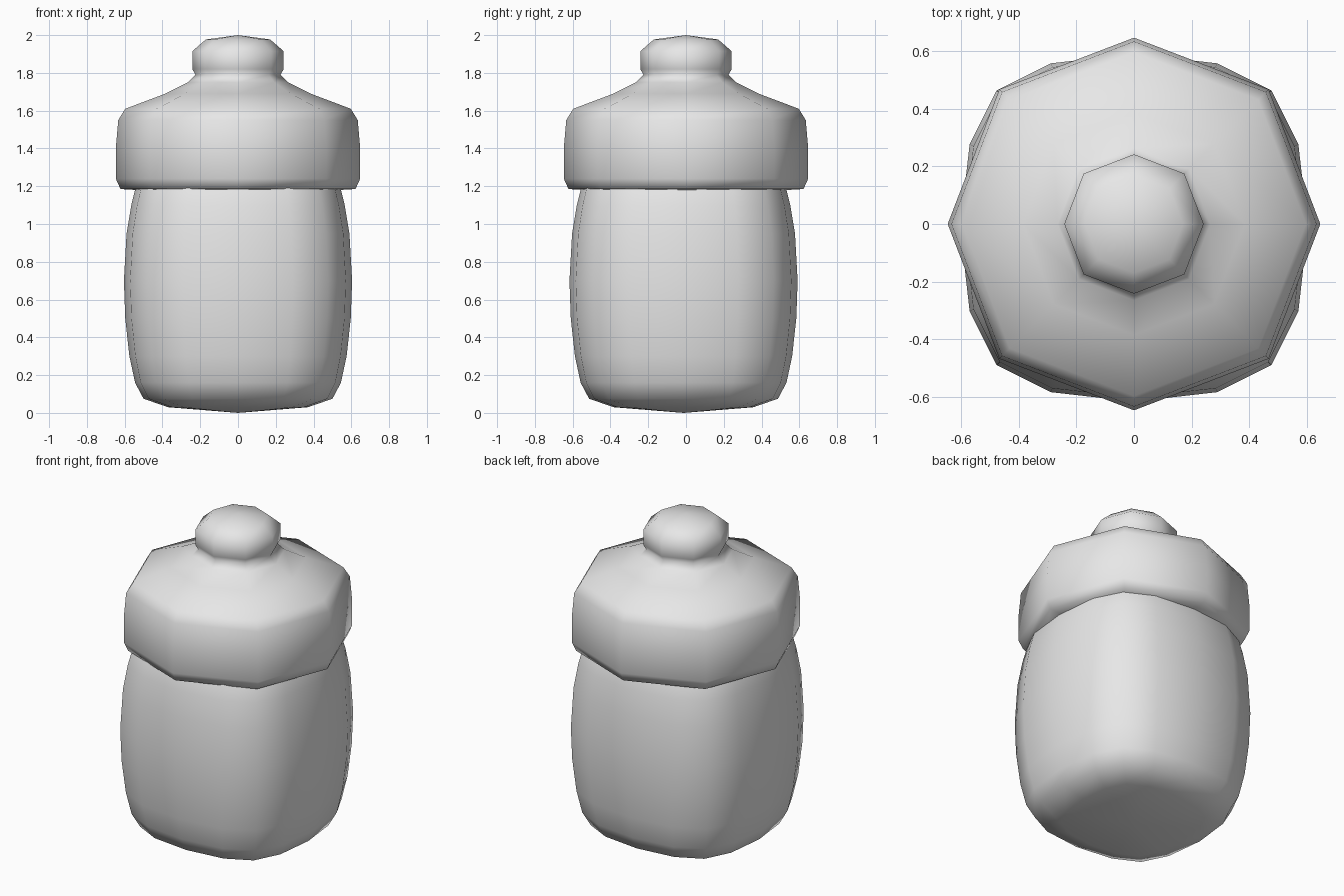
import bpy
import bmesh

cube = bpy.data.objects.get("Cube")
if cube:
    bpy.data.objects.remove(cube, do_unlink=True)

grey = bpy.data.materials.new("plain grey")
grey.use_nodes = True
colour = (0.8, 0.8, 0.8, 1)
grey.diffuse_color = colour
grey.node_tree.nodes["Principled BSDF"].inputs["Base Color"].default_value = colour


def turned_part(name, quadrant, profile, bottom, top, y_offset=0):
    """Stack scaled copies of a four-fold section and close both ends with fans."""
    section = list(quadrant)
    for _ in range(3):
        section += [(-y, x) for x, y in section[-len(quadrant):]]
    bm = bmesh.new()
    rings = [[bm.verts.new((x * r, y * r, z)) for x, y in section] for r, z in profile]
    low = bm.verts.new((0, 0, bottom))
    high = bm.verts.new((0, 0, top))
    count = len(section)
    for i in range(count):
        j = (i + 1) % count
        for a, b in zip(rings, rings[1:]):
            bm.faces.new((a[i], a[j], b[j], b[i]))
        bm.faces.new((low, rings[0][j], rings[0][i]))
        bm.faces.new((high, rings[-1][i], rings[-1][j]))
    bmesh.ops.recalc_face_normals(bm, faces=bm.faces[:])
    for face in bm.faces:
        face.smooth = True
    mesh = bpy.data.meshes.new(name)
    bm.to_mesh(mesh)
    bm.free()
    mesh.materials.append(grey)
    obj = bpy.data.objects.new(name, mesh)
    obj.location.y = y_offset
    bpy.context.collection.objects.link(obj)
    return obj


# Jar body: rounded square section with a gently bulging wall
rounded_square = [(1, 0), (0.945, 0.48), (0.79, 0.79), (0.48, 0.945)]
body_profile = [(0.37, 0.03), (0.5, 0.075), (0.545, 0.16), (0.575, 0.3),
                (0.597, 0.5), (0.604, 0.7), (0.59, 0.95), (0.565, 1.1),
                (0.54, 1.2), (0.5, 1.28)]
turned_part("jar_body", rounded_square, body_profile, 0, 1.3, -0.013)

# Lid and knob: one octagonal turned piece
octagon = [(1, 0), (0.723, 0.723)]
lid_profile = [(0.5, 1.178), (0.622, 1.185), (0.647, 1.24), (0.647, 1.4),
               (0.634, 1.55), (0.597, 1.61), (0.385, 1.69), (0.265, 1.75),
               (0.225, 1.79), (0.242, 1.82), (0.242, 1.915), (0.17, 1.977)]
turned_part("lid_with_knob", octagon, lid_profile, 1.178, 2)
